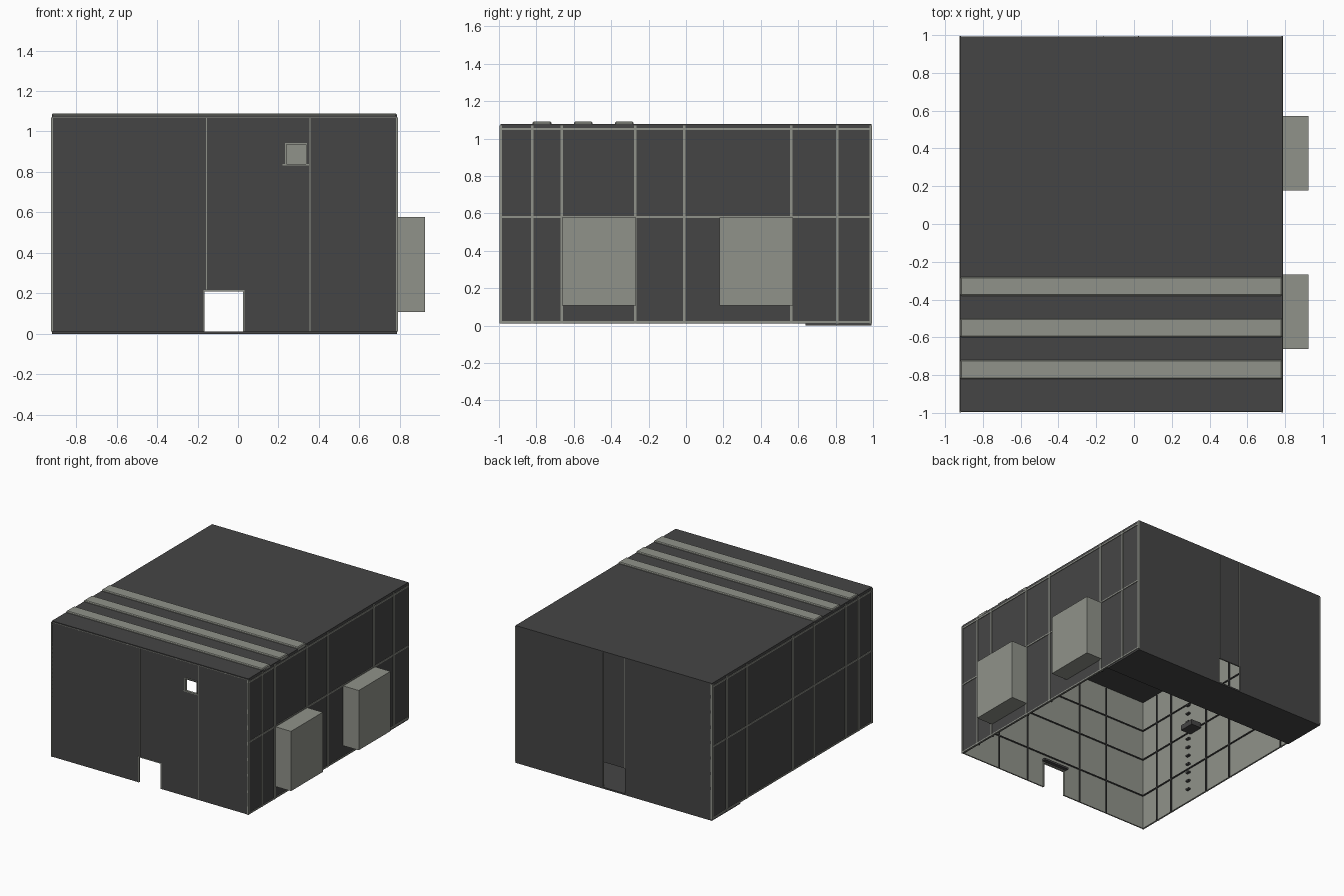
import bpy, bmesh
from mathutils import Vector

cube = bpy.data.objects.get("Cube")
if cube:
    bpy.data.objects.remove(cube, do_unlink=True)


def make_material(name, rgb):
    m = bpy.data.materials.new(name)
    m.use_nodes = True
    m.diffuse_color = (*rgb, 1)
    m.node_tree.nodes["Principled BSDF"].inputs["Base Color"].default_value = (*rgb, 1)
    return m


DARK = make_material("charcoal", (0.06, 0.06, 0.06))
LIGHT = make_material("warm_grey", (0.28, 0.29, 0.255))

X0, X1, Y0, Y1 = -0.92, 0.785, -0.993, 0.993
BASE, TOP = 0.012, 1.07


def add_object(name, bm, mats):
    mesh = bpy.data.meshes.new(name)
    bm.to_mesh(mesh)
    bm.free()
    for m in mats:
        mesh.materials.append(m)
    ob = bpy.data.objects.new(name, mesh)
    bpy.context.scene.collection.objects.link(ob)
    return ob


def box(name, lo, hi, mat, bevel=0):
    bm = bmesh.new()
    bmesh.ops.create_cube(bm, size=1)
    for v in bm.verts:
        v.co = [(a + b) / 2 + c * (b - a) for a, b, c in zip(lo, hi, v.co)]
    ob = add_object(name, bm, [mat])
    if bevel:
        mod = ob.modifiers.new("Bevel", "BEVEL")
        mod.width, mod.segments = bevel, 1
    return ob


def wall(name, place, outward, u_range, holes=()):
    """Thin wall, dark outside and light inside, with rectangular openings."""
    us = sorted({*u_range, *(u for h in holes for u in h[:2])})
    zs = sorted({BASE, TOP, *(z for h in holes for z in h[2:])})
    bm = bmesh.new()
    for a, b in zip(us, us[1:]):
        for c, d in zip(zs, zs[1:]):
            u, z = (a + b) / 2, (c + d) / 2
            if any(h[0] < u < h[1] and h[2] < z < h[3] for h in holes):
                continue
            corners = [(a, c), (b, c), (b, d), (a, d)]
            bm.faces.new([bm.verts.new(place(*p)) for p in corners])
    bmesh.ops.remove_doubles(bm, verts=bm.verts, dist=0.0001)
    bm.normal_update()
    for f in bm.faces:
        if f.normal.dot(Vector(outward)) < 0:
            f.normal_flip()
    ob = add_object(name, bm, [DARK, LIGHT])
    mod = ob.modifiers.new("Thickness", "SOLIDIFY")
    mod.thickness, mod.offset = 0.01, -1
    mod.material_offset = 1
    mod.material_offset_rim = 1


# Shell of the building
door = (-0.165, 0.025, BASE, 0.21)
window = (0.24, 0.335, 0.84, 0.935)
wall("front_wall", lambda u, z: (u, Y0, z), (0, -1, 0), (X0, X1), [door, window])
wall("back_wall", lambda u, z: (u, Y1, z), (0, 1, 0), (X0, X1), [door])
wall("left_wall", lambda u, z: (X1, u, z), (1, 0, 0), (Y0, Y1))
wall("right_wall", lambda u, z: (X0, u, z), (-1, 0, 0), (Y0, Y1))
box("roof", (X0, Y0, TOP - 0.012), (X1, Y1, 1.078), DARK)
box("floor_strip", (X0, 0.64, 0), (X1, Y1, BASE), DARK)

# Raised bands across the roof
for i, y in enumerate((-0.77, -0.55, -0.33)):
    box(f"roof_band_{i}", (X0, y - 0.05, 1.06), (X1, y + 0.05, 1.09), LIGHT, 0.006)

# Outer frame strips on both long sides
COLUMNS = (-0.99, -0.823, -0.665, -0.272, -0.01, 0.563, 0.808, 0.988)
for side, x in (("left", X1), ("right", X0)):
    a, b = x - 0.005, x + 0.005
    for i, y in enumerate(COLUMNS):
        box(f"{side}_upright_{i}", (a, y - 0.007, BASE), (b, y + 0.007, TOP), LIGHT)
    for i, z in enumerate((0.019, 0.58, 1.05)):
        box(f"{side}_rail_{i}", (a, Y0, z - 0.005), (b, Y1, z + 0.005), LIGHT)

# Projecting bays on the left side
for i, y in enumerate((-0.465, 0.375)):
    box(f"side_bay_{i}", (X1 - 0.01, y - 0.197, 0.108), (0.924, y + 0.197, 0.577), LIGHT)

# Joints on the front and back
for name, x, z in (("a", -0.155, 0.22), ("b", 0.355, BASE)):
    box(f"front_joint_{name}", (x - 0.002, Y0 - 0.002, z), (x + 0.002, Y0, TOP), LIGHT)
for name, x in (("a", -0.16), ("b", 0.024)):
    box(f"back_joint_{name}", (x - 0.002, Y1, 0.21), (x + 0.002, Y1 + 0.002, TOP), LIGHT)
box("front_top_joint", (X0, Y0 - 0.002, 1.066), (X1, Y0, 1.07), LIGHT)


def frame(name, hole, width, y0, y1, bottom):
    """Border around an opening."""
    a, b, c, d = hole
    box(f"{name}_left", (b, y0, c), (b + width, y1, d), LIGHT)
    box(f"{name}_right", (a - width, y0, c), (a, y1, d), LIGHT)
    box(f"{name}_head", (a - width, y0, d), (b + width, y1, d + width), LIGHT)
    if bottom:
        box(f"{name}_sill", (a - 0.02, y0, c - width), (b + 0.015, y1, c), LIGHT)


frame("window_frame", window, 0.007, Y0 - 0.003, Y0 + 0.015, True)
frame("front_door_frame", door, 0.006, Y0 - 0.002, Y0 + 0.015, False)

# Dark battens on the inner faces
INNER = 0.014
for i, y in enumerate(COLUMNS[1:7]):
    for side, x in (("left", X1 - INNER), ("right", X0 + INNER)):
        box(f"{side}_inner_batten_{i}", (x - 0.005, y - 0.005, BASE), (x + 0.005, y + 0.005, TOP - 0.02), DARK)
for i, z in enumerate((0.28, 0.58, 0.82)):
    for side, x in (("left", X1 - INNER), ("right", X0 + INNER)):
        box(f"{side}_inner_rail_{i}", (x - 0.005, Y0 + 0.01, z - 0.004), (x + 0.005, Y1 - 0.01, z + 0.004), DARK)
    for side, y in (("front", Y0 + INNER), ("back", Y1 - INNER)):
        box(f"{side}_inner_rail_{i}", (X0 + 0.01, y - 0.004, z - 0.004), (X1 - 0.01, y + 0.004, z + 0.004), DARK)
for i, x in enumerate((-0.56, -0.31, 0.18, 0.45)):
    for side, y in (("front", Y0 + INNER), ("back", Y1 - INNER)):
        box(f"{side}_inner_batten_{i}", (x - 0.004, y - 0.004, BASE), (x + 0.004, y + 0.004, TOP - 0.02), DARK)

# Inner fittings: door canopy, ladder rungs and wall unit
box("door_canopy", (-0.18, Y0 + 0.01, 0.22), (0.04, Y0 + 0.04, 0.235), DARK)
for i in range(12):
    z = 0.1 + i * 0.07
    box(f"ladder_rung_{i}", (X0 + 0.01, -0.48, z), (X0 + 0.03, -0.45, z + 0.012), DARK)
box("wall_unit", (X0 + 0.01, -0.45, 0.56), (X0 + 0.1, -0.33, 0.6), DARK)
